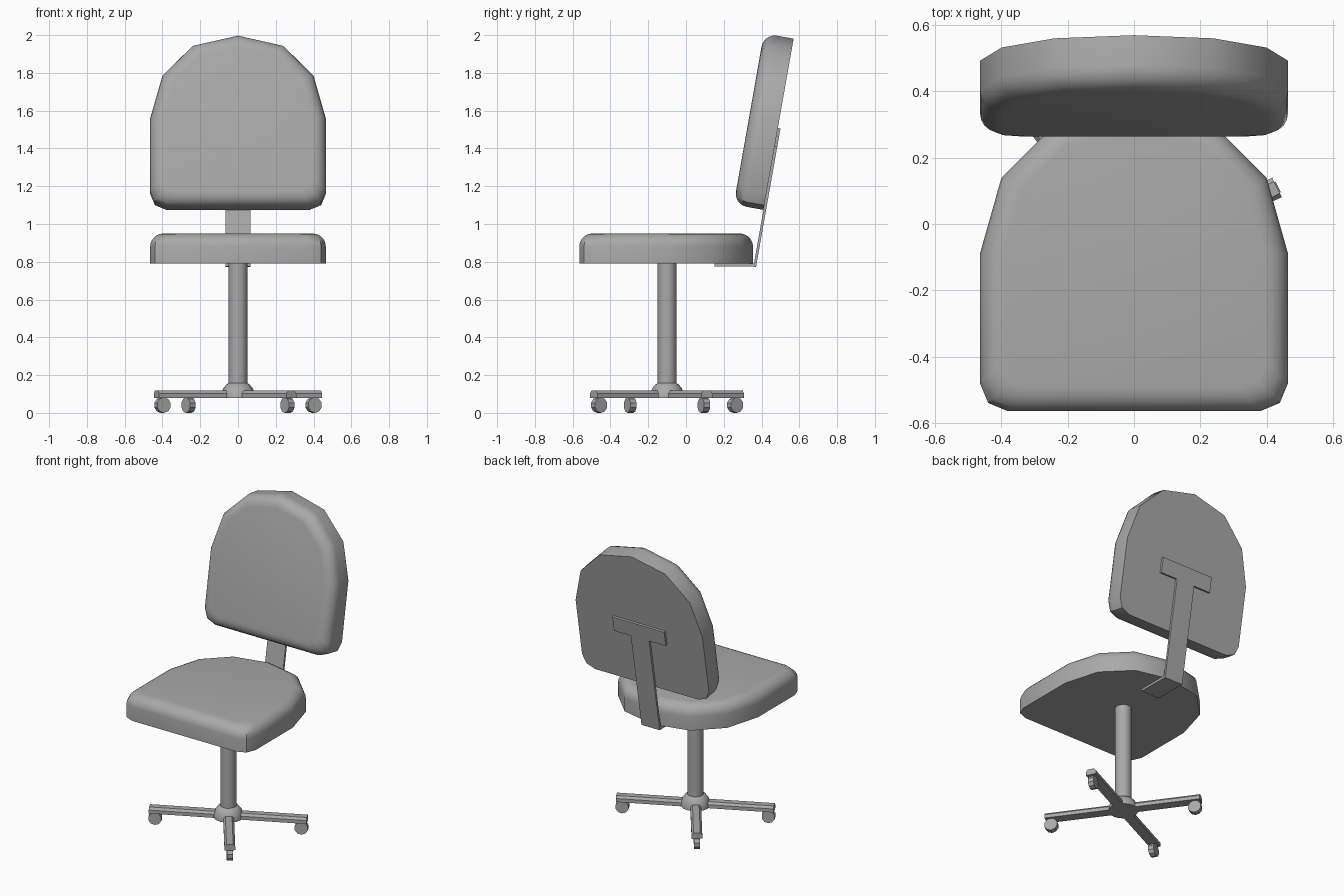
import bpy, bmesh, math
from mathutils import Matrix, Vector

if "Cube" in bpy.data.objects:
    bpy.data.objects.remove(bpy.data.objects["Cube"])

grey = bpy.data.materials.new("plain grey")
grey.diffuse_color = (0.4, 0.4, 0.4, 1)
grey.use_nodes = True
grey.node_tree.nodes["Principled BSDF"].inputs["Base Color"].default_value = grey.diffuse_color


def loft(name, rings, smooth=None, matrix=None):
    """Skin a list of equal-length point rings and cap both ends."""
    bm = bmesh.new()
    rows = [[bm.verts.new(p) for p in ring] for ring in rings]
    n = len(rows[0])
    for a, b in zip(rows, rows[1:]):
        for i in range(n):
            j = (i + 1) % n
            bm.faces.new((a[i], a[j], b[j], b[i]))
    bm.faces.new(rows[0][::-1])
    bm.faces.new(rows[-1])
    if matrix:
        bm.transform(matrix)
    bmesh.ops.recalc_face_normals(bm, faces=bm.faces)
    mesh = bpy.data.meshes.new(name)
    bm.to_mesh(mesh)
    bm.free()
    mesh.materials.append(grey)
    ob = bpy.data.objects.new(name, mesh)
    bpy.context.collection.objects.link(ob)
    if smooth:
        bpy.ops.object.select_all(action='DESELECT')
        ob.select_set(True)
        bpy.context.view_layer.objects.active = ob
        bpy.ops.object.shade_smooth_by_angle(angle=math.radians(smooth))
    return ob


def circle(r, z, n):
    return [(r * math.cos(2 * math.pi * i / n), r * math.sin(2 * math.pi * i / n), z)
            for i in range(n)]


# Cushion shared by seat and backrest: arched outline, rounded upper edge
half = [(0.38, 0), (0.44, 0.025), (0.465, 0.085), (0.465, 0.475),
        (0.40, 0.705), (0.24, 0.865)]
outline = half + [(0, 0.92)] + [(-x, y) for x, y in reversed(half)]


def cushion(name, matrix):
    steps = [(0, 0)]
    for k in range(6):
        a = math.radians(18 * k)
        steps.append((0.07 * (1 - math.cos(a)), 0.09 + 0.07 * math.sin(a)))
    rings = [[(x * (1 - r / 0.465), 0.46 + (y - 0.46) * (1 - r / 0.46), h)
              for x, y in outline] for r, h in steps]
    return loft(name, rings, 36, matrix)


cushion("seat", Matrix.Translation((0, -0.565, 0.79)))
# Local y runs up the leaning backrest, local z points forward
lean = math.radians(10)
s, c = math.sin(lean), math.cos(lean)
back_frame = Matrix(((1, 0, 0, 0), (0, s, -c, 0.41), (0, c, s, 1.075), (0, 0, 0, 1)))
cushion("backrest", back_frame)


# Bent support strip under the seat and up the back, with a crossbar
def strip(name, path, hw):
    return loft(name, [[(x, y, z) for y, z in path] for x in (-hw, hw)])


def on_back(v, h):
    p = back_frame @ Vector((0, v, h))
    return p.y, p.z


t = 0.014
low = 0.79 - 1.075
strip("back_support",
      [(0.15, 0.79), on_back(low / c, 0), on_back(0.44, 0), on_back(0.44, -t),
       on_back((low - t) / c, -t), (0.15, 0.79 - t)], 0.067)
strip("back_crossbar",
      [on_back(0.34, 0), on_back(0.44, 0), on_back(0.44, -t), on_back(0.34, -t)], 0.19)

# Column and domed hub
base = Matrix.Translation((0, -0.10, 0))
loft("column", [circle(0.05, z, 16) for z in (0.12, 0.79)], 35, base)
dome = [(0.09, 0.08), (0.088, 0.105), (0.078, 0.13), (0.062, 0.15), (0.045, 0.16)]
loft("hub", [circle(r, z, 16) for r, z in dome], 40, base)

# Four legs with chamfered tops, each with a caster wheel
section = [(-0.0325, 0.08), (0.0325, 0.08), (0.0325, 0.103),
           (0.02, 0.118), (-0.02, 0.118), (-0.0325, 0.103)]
for i, angle in enumerate((26, 126, 206, 306), 1):
    turn = base @ Matrix.Rotation(math.radians(angle), 4, 'Z')
    loft(f"leg_{i}", [[(x, y, z) for y, z in section] for x in (0.0, 0.48)], None, turn)
    wheel = turn @ Matrix.Translation((0.445, 0, 0.041)) @ Matrix.Rotation(math.pi / 2, 4, 'X')
    wheel = wheel @ Matrix.Rotation(math.pi / 10, 4, 'Z')
    loft(f"caster_{i}", [circle(0.041, z, 10) for z in (-0.018, 0.018)], None, wheel)
